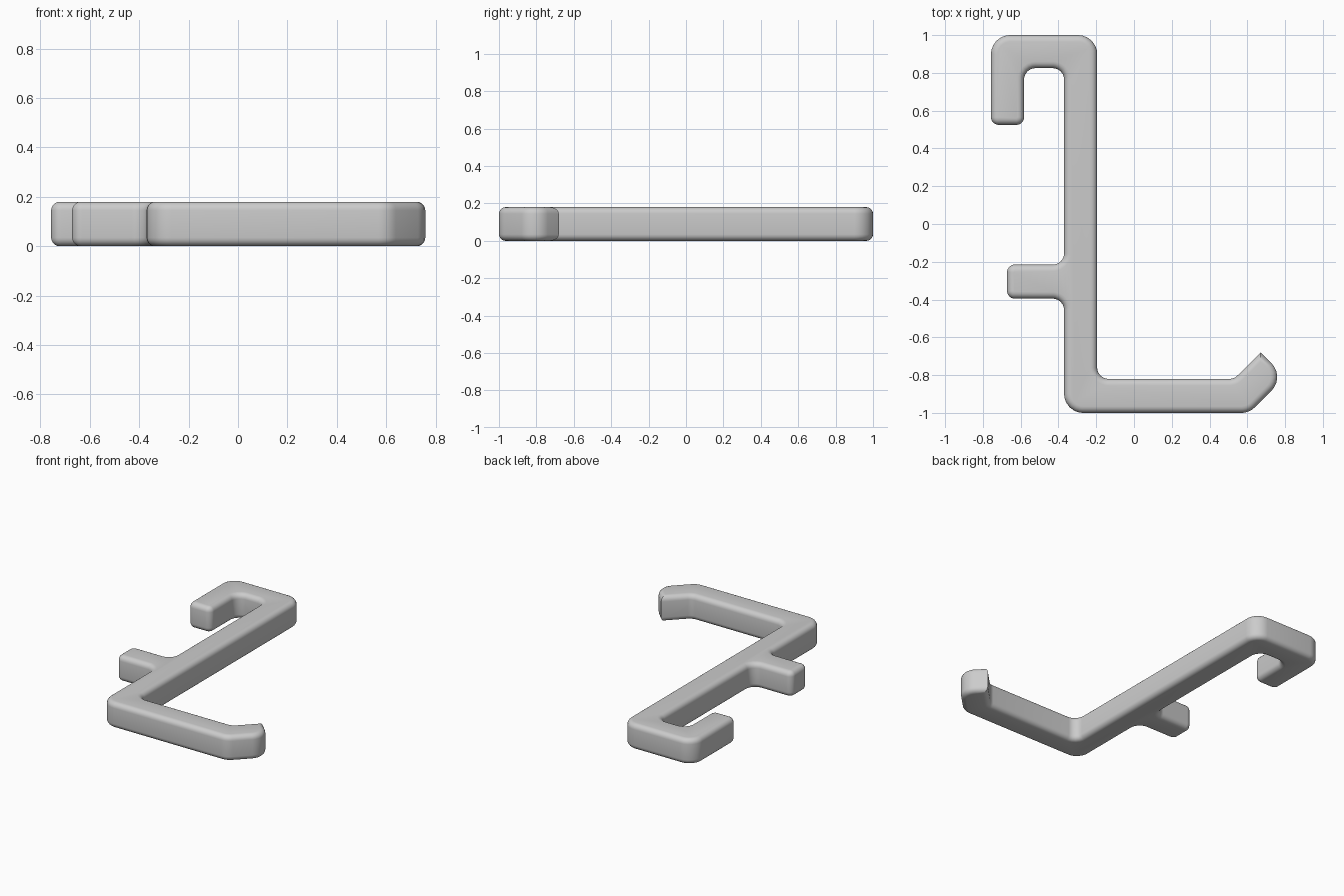
import bpy, bmesh, math
from mathutils import Vector

cube = bpy.data.objects.get("Cube")
if cube:
    bpy.data.objects.remove(cube, do_unlink=True)

HEIGHT = 0.18
EDGE = 0.035
BIG, FILLET, SMALL = 0.1, 0.06, 0.04

# Outline of the hook seen from above: x, y, corner radius
OUTLINE = [
    (-0.37, -1.0, BIG), (0.61, -1.0, BIG),                    # lower arm
    (0.80, -0.81, BIG), (0.67, -0.68, 0),                     # angled tip
    (0.53, -0.82, FILLET), (-0.195, -0.82, FILLET),
    (-0.195, 1.0, BIG), (-0.757, 1.0, BIG),                   # top bar
    (-0.757, 0.525, SMALL), (-0.582, 0.525, SMALL),           # hook end
    (-0.582, 0.825, FILLET), (-0.37, 0.825, FILLET),
    (-0.37, -0.215, FILLET), (-0.672, -0.215, SMALL),         # side peg
    (-0.672, -0.395, SMALL), (-0.37, -0.395, FILLET),
]


def rounded(outline, steps=6):
    """Replace each corner with an arc of its own radius."""
    result = []
    for i, (x, y, r) in enumerate(outline):
        p = Vector((x, y))
        if r == 0:
            result.append(p)
            continue
        a = (Vector(outline[i - 1][:2]) - p).normalized()
        b = (Vector(outline[(i + 1) % len(outline)][:2]) - p).normalized()
        half = a.angle(b) / 2
        centre = p + (a + b).normalized() * (r / math.sin(half))
        start = p + a * (r / math.tan(half)) - centre
        end = p + b * (r / math.tan(half)) - centre
        for k in range(steps + 1):
            spoke = start.lerp(end, k / steps).normalized()
            result.append(centre + spoke * r)
    return result


# Extrude the outline, then round only the top and bottom rims
bm = bmesh.new()
base = bm.faces.new([bm.verts.new((p.x, p.y, 0)) for p in rounded(OUTLINE)])
top = bmesh.ops.extrude_face_region(bm, geom=[base], use_keep_orig=True)
bmesh.ops.translate(bm, vec=(0, 0, HEIGHT),
                    verts=[v for v in top["geom"] if isinstance(v, bmesh.types.BMVert)])
bmesh.ops.recalc_face_normals(bm, faces=bm.faces)
rims = [e for e in bm.edges if abs(e.verts[0].co.z - e.verts[1].co.z) < 0.001]
bmesh.ops.bevel(bm, geom=rims, offset=EDGE, offset_type='OFFSET', segments=5,
                profile=0.5, affect='EDGES', clamp_overlap=False)
bmesh.ops.recalc_face_normals(bm, faces=bm.faces)

mesh = bpy.data.meshes.new("hook_body")
bm.to_mesh(mesh)
bm.free()
hook = bpy.data.objects.new("hook_body", mesh)
bpy.context.collection.objects.link(hook)

# Plain grey plastic
grey = bpy.data.materials.new("grey_plastic")
grey.use_nodes = True
colour = (0.6, 0.6, 0.6, 1)
grey.diffuse_color = colour
grey.node_tree.nodes["Principled BSDF"].inputs["Base Color"].default_value = colour
mesh.materials.append(grey)

bpy.ops.object.select_all(action='DESELECT')
hook.select_set(True)
bpy.context.view_layer.objects.active = hook
bpy.ops.object.shade_smooth_by_angle(angle=math.radians(35))
